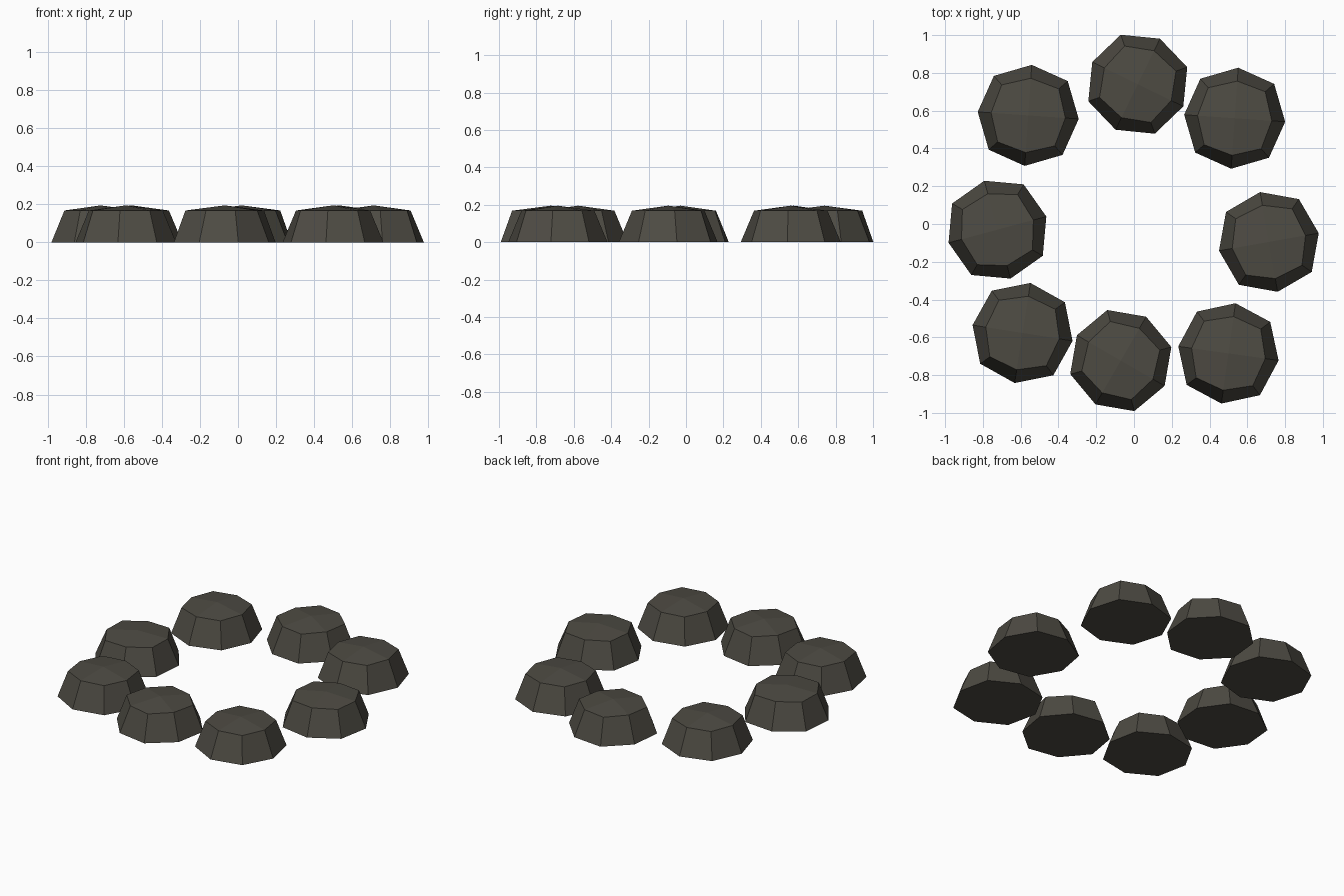
import bpy, bmesh
from math import sin, cos, radians

if "Cube" in bpy.data.objects:
    bpy.data.objects.remove(bpy.data.objects["Cube"])

# Dark stone colour
stone_mat = bpy.data.materials.new("dark_stone")
stone_mat.diffuse_color = (0.075, 0.07, 0.056, 1)
stone_mat.use_nodes = True
stone_mat.node_tree.nodes["Principled BSDF"].inputs["Base Color"].default_value = stone_mat.diffuse_color


def ring(bm, r_mid, r_corner, z):
    """Eight-point ring alternating side-middle and corner radii."""
    verts = []
    for i in range(8):
        r = r_corner if i % 2 else r_mid
        a = radians(45 * i)
        verts.append(bm.verts.new((r * cos(a), r * sin(a), z)))
    return verts


def stone_mesh():
    bm = bmesh.new()
    base = ring(bm, 0.268, 0.277, 0)
    top = ring(bm, 0.197, 0.214, 0.168)
    apex = bm.verts.new((0, 0, 0.195))
    # Sloping sides
    for i in range(8):
        j = (i + 1) % 8
        bm.faces.new((base[i], base[j], top[j], top[i]))
    # Shallow crown of four quads
    for i in range(0, 8, 2):
        bm.faces.new((apex, top[i], top[i + 1], top[(i + 2) % 8]))
    # Flat underside
    bm.faces.new(base[::-1])
    me = bpy.data.meshes.new("stone")
    bm.to_mesh(me)
    bm.free()
    me.materials.append(stone_mat)
    return me


# Ring of stones: x, y, turn in degrees
stones = [
    (0.02, 0.74, 64), (0.533, 0.56, -4), (0.714, -0.095, 10), (0.50, -0.685, -8),
    (-0.07, -0.723, 60), (-0.59, -0.577, -9), (-0.723, -0.03, 15), (-0.56, 0.575, -4),
]
mesh = stone_mesh()
for n, (x, y, turn) in enumerate(stones, 1):
    ob = bpy.data.objects.new(f"ring_stone_{n}", mesh)
    ob.location = (x, y, 0)
    ob.rotation_euler.z = radians(turn)
    bpy.context.collection.objects.link(ob)
